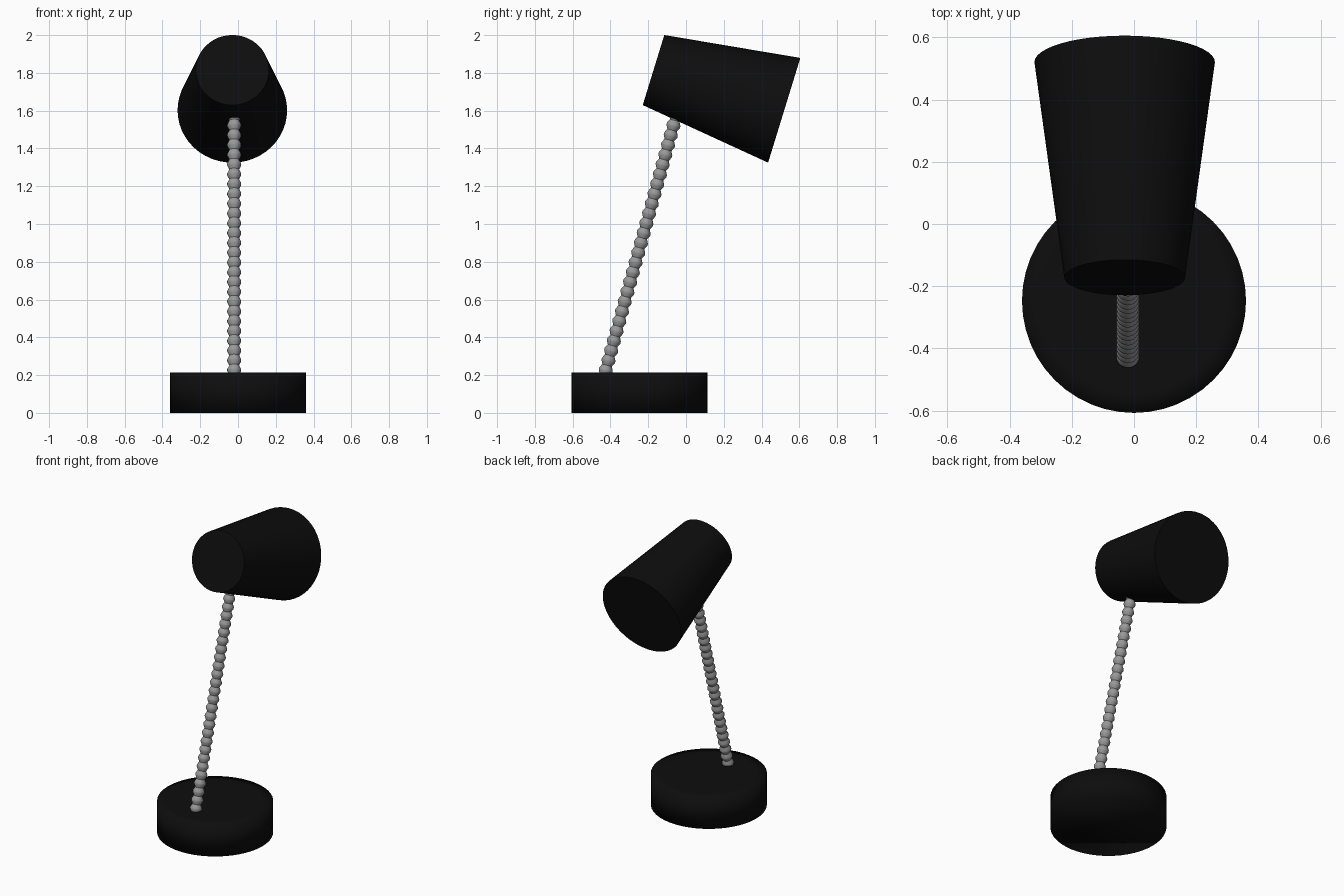
import bpy, bmesh, math
from mathutils import Vector

cube = bpy.data.objects.get("Cube")
if cube:
    bpy.data.objects.remove(cube)


def material(name, value, roughness):
    mat = bpy.data.materials.new(name)
    mat.use_nodes = True
    color = (value, value, value, 1)
    mat.diffuse_color = color
    bsdf = mat.node_tree.nodes["Principled BSDF"]
    bsdf.inputs["Base Color"].default_value = color
    bsdf.inputs["Roughness"].default_value = roughness
    return mat


black = material("black", 0.004, 0.5)
steel = material("steel grey", 0.32, 0.4)


def lathe(name, profile, start, end, mat, sides=48):
    """Revolve (radius, distance) pairs around the axis from start to end, capped."""
    start, end = Vector(start), Vector(end)
    turn = (end - start).to_track_quat("Z", "Y")
    bm = bmesh.new()
    rings = []
    for r, d in profile:
        rings.append([bm.verts.new((r * math.cos(a), r * math.sin(a), d))
                      for a in (math.tau * i / sides for i in range(sides))])
    for low, high in zip(rings, rings[1:]):
        for i in range(sides):
            j = (i + 1) % sides
            bm.faces.new((low[i], low[j], high[j], high[i]))
    bm.faces.new(rings[0][::-1])
    bm.faces.new(rings[-1])
    mesh = bpy.data.meshes.new(name)
    bm.to_mesh(mesh)
    bm.free()
    mesh.materials.append(mat)
    obj = bpy.data.objects.new(name, mesh)
    bpy.context.collection.objects.link(obj)
    obj.location = start
    obj.rotation_mode = "QUATERNION"
    obj.rotation_quaternion = turn
    return obj


def smooth(obj, angle):
    bpy.ops.object.select_all(action="DESELECT")
    obj.select_set(True)
    bpy.context.view_layer.objects.active = obj
    bpy.ops.object.shade_smooth_by_angle(angle=math.radians(angle))


# Round base with a flat inset top
base = lathe("base", [(0.36, 0), (0.36, 0.215), (0.30, 0.215)],
             (0, -0.247, 0), (0, -0.247, 1), black)
smooth(base, 100)

# Ribbed flexible neck, running from inside the base into the shade
foot, head = Vector((-0.02, -0.432, 0.2)), Vector((-0.02, -0.045, 1.6))
length = (head - foot).length
ribs = 27
pitch = length / ribs
ridges = []
for i in range(ribs):
    ridges += [(0.026, i * pitch), (0.037, (i + 0.4) * pitch), (0.037, (i + 0.6) * pitch)]
ridges.append((0.026, length))
neck = lathe("flexible_neck", ridges, foot, head, steel, 24)
smooth(neck, 30)

# Tapered lamp shade with closed ends
back, front = Vector((-0.03, -0.172, 1.815)), Vector((-0.03, 0.52, 1.602))
shade = lathe("lamp_shade", [(0.194, 0), (0.29, (front - back).length)],
              back, front, black)
smooth(shade, 30)
